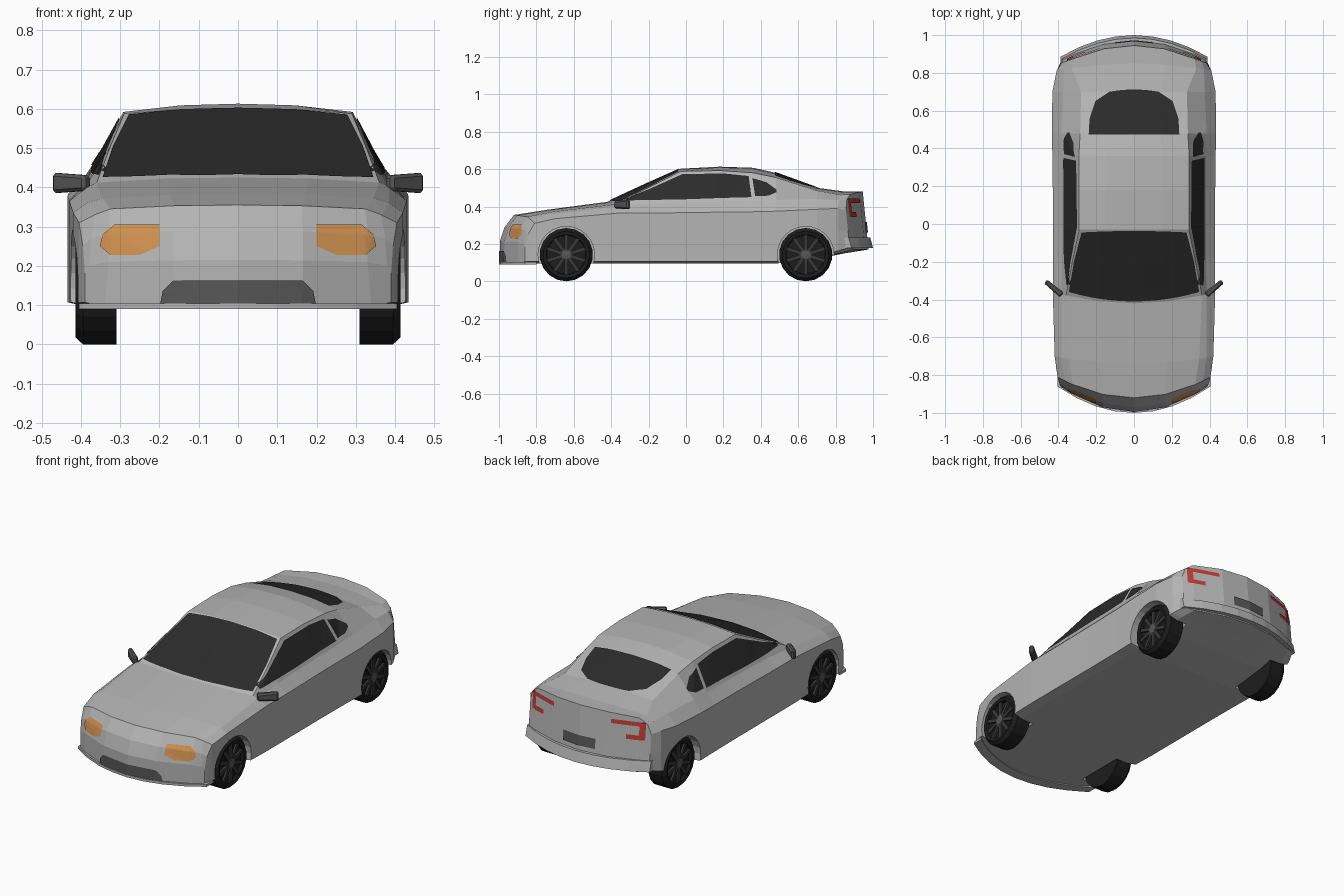
import bpy, bmesh, math
from mathutils import Vector, Matrix
from mathutils.bvhtree import BVHTree

if "Cube" in bpy.data.objects:
    bpy.data.objects.remove(bpy.data.objects["Cube"])


def material(name, r, g, b):
    m = bpy.data.materials.new(name)
    m.diffuse_color = (r, g, b, 1)
    m.use_nodes = True
    m.node_tree.nodes["Principled BSDF"].inputs["Base Color"].default_value = m.diffuse_color
    return m


PAINT = material("silver_paint", .46, .46, .46)
GLASS = material("dark_glass", .024, .024, .024)
TIRE = material("black_rubber", .012, .012, .012)
RIM = material("rim_grey", .04, .04, .04)
TRIM = material("trim_grey", .095, .095, .095)
AMBER = material("amber_light", .62, .28, .08)
RED = material("red_light", .52, .045, .035)


def finish(name, bm, mat):
    bmesh.ops.recalc_face_normals(bm, faces=bm.faces)
    me = bpy.data.meshes.new(name)
    bm.to_mesh(me)
    bm.free()
    me.materials.append(mat)
    ob = bpy.data.objects.new(name, me)
    bpy.context.collection.objects.link(ob)
    return ob


# Body stations: y, bow, bottom z, half width, belt z, shoulder x, z, top edge x, z, centre z
STATIONS = [
    (-.995, .135, .095, .39, .18, .38, .20, .33, .21, .215),
    (-.97, .125, .095, .395, .25, .375, .27, .33, .28, .29),
    (-.92, .11, .095, .405, .31, .365, .33, .325, .345, .355),
    (-.74, .04, .095, .42, .335, .385, .36, .345, .372, .383),
    (-.42, .06, .095, .43, .365, .385, .40, .36, .412, .425),
    (-.21, .03, .095, .43, .365, .38, .415, .325, .505, .522),
    (-.03, 0, .095, .43, .367, .38, .42, .29, .588, .602),
    (.18, 0, .095, .43, .37, .38, .425, .292, .592, .613),
    (.36, 0, .095, .432, .372, .382, .43, .292, .58, .607),
    (.48, 0, .095, .435, .375, .385, .435, .285, .555, .58),
    (.70, 0, .12, .432, .385, .375, .44, .28, .485, .50),
    (.85, -.04, .15, .41, .39, .37, .435, .33, .462, .48),
    (.945, -.10, .17, .38, .38, .36, .435, .32, .465, .48),
]


def ring(bm, s):
    y, bow, zb, w, zbelt, ws, zsh, wt, zt, ztop = s
    half = [(0, zb), (.43 * w, zb), (.87 * w, zb), (w, zb + .012), (w, (zb + zbelt) / 2),
            (w, zbelt), (ws, zsh), (wt, zt), (wt / 2, zt + .8 * (ztop - zt)), (0, ztop)]
    pts = half + [(-x, z) for x, z in half[8:0:-1]]
    lean = .1 if y > .9 else 0
    return [bm.verts.new((x, y + bow * (x / w) ** 2 + lean * (ztop - z), z)) for x, z in pts]


bm = bmesh.new()
rings = [ring(bm, s) for s in STATIONS]
N = 18
for a, b in zip(rings, rings[1:]):
    for i in range(N):
        j = (i + 1) % N
        bm.faces.new((a[i], a[j], b[j], b[i]))
for r in (rings[0], rings[-1]):
    for f in ((0, 1, 8, 9), (1, 2, 7, 8), (2, 3, 4, 5, 6, 7)):
        bm.faces.new([r[i] for i in f])
        bm.faces.new([r[-i % N] for i in f])
body = finish("car_body", bm, PAINT)
tmp = bmesh.new()
tmp.from_mesh(body.data)
surface = BVHTree.FromBMesh(tmp)
tmp.free()

# Wheel arches cut out of the body
WHEELS = [(side, y) for side in (-1, 1) for y in (-.64, .64)]
bm = bmesh.new()
for side, y in WHEELS:
    bmesh.ops.create_cone(bm, cap_ends=True, segments=24, radius1=.151, radius2=.151, depth=.22,
                          matrix=Matrix.Translation((side * .405, y, .1425)) @ Matrix.Rotation(math.pi / 2, 4, 'Y'))
cutter = finish("arch_cutter", bm, PAINT)
cutter.hide_render = True
mod = body.modifiers.new("arches", 'BOOLEAN')
mod.operation, mod.object, mod.solver = 'DIFFERENCE', cutter, 'EXACT'
cut = bpy.data.meshes.new_from_object(body.evaluated_get(bpy.context.evaluated_depsgraph_get()))
body.modifiers.clear()
body.data = cut
bpy.data.objects.remove(cutter)


def plate(name, mat, rows, axis, sign, n=12, sub=5, lift=.004):
    """Thin sheet laid on the body; rows are (u0, v0, u1, v1, bow) projected along an axis."""
    bm = bmesh.new()
    grid = []
    fine = []
    for a, b in zip(rows, rows[1:]):
        fine += [[p + (q - p) * k / sub for p, q in zip(a, b)] for k in range(sub)]
    fine.append(rows[-1])
    for u0, v0, u1, v1, bow in fine:
        line = []
        for k in range(n + 1):
            t = k / n
            p = [u0 + (u1 - u0) * t, v0 + (v1 - v0) * t + bow * (1 - (2 * t - 1) ** 2)]
            p.insert(axis, sign * 3)
            d = Vector((0, 0, 0))
            d[axis] = -sign
            hit, nor = surface.ray_cast(Vector(p), d)[:2]
            if hit is None:
                hit, nor = surface.find_nearest(Vector(p))[:2]
            line.append(bm.verts.new(hit - d * lift))
        grid.append(line)
    for a, b in zip(grid, grid[1:]):
        for i in range(n):
            bm.faces.new((a[i], a[i + 1], b[i + 1], b[i]))
    ob = finish(name, bm, mat)
    me = ob.data
    if sum(p.normal[axis] for p in me.polygons) * sign < 0:
        me.flip_normals()
    return ob


# Windscreen and rear window
plate("windscreen", GLASS, [(-.345, -.36, .345, -.36, -.05), (-.318, -.2, .318, -.2, -.02),
                            (-.278, -.045, .278, -.045, .008)], 2, 1)
plate("rear_window", GLASS, [(-.24, .475, .24, .475, 0), (-.235, .56, .235, .56, 0),
                             (-.205, .65, .205, .65, 0), (-.13, .70, .13, .70, .012)], 2, 1)

# Side windows, headlights and tail lights
for side, tag in ((-1, "left"), (1, "right")):
    plate("side_window_" + tag, GLASS,
          [(y, a, y2, b, 0) for y, a, y2, b in ((-.35, .432, -.34, .437), (-.2, .435, -.2, .492), (-.02, .438, -.02, .573),
                                               (.2, .446, .2, .577), (.35, .45, .335, .563))], 0, side)
    plate("quarter_window_" + tag, GLASS, [(.37, .455, .355, .552, 0), (.44, .458, .43, .53, 0),
                                           (.485, .477, .485, .49, 0)], 0, side)
    plate("headlight_" + tag, AMBER, [(side * a, z, side * b, z, 0) for a, b, z in
                                      ((.25, .325, .228), (.2, .352, .25), (.2, .345, .28), (.2, .315, .305))], 1, -1)
    for k, (a, b, z0, z1) in enumerate(((.18, .355, .42, .443), (.325, .355, .345, .42), (.26, .325, .345, .37))):
        plate(f"tail_light_{tag}_{k}", RED, [(side * a, z, side * b, z, 0) for z in (z0, z1)], 1, 1)

# Lower grille and rear number plate panel
plate("lower_grille", TRIM, [(-.198, .104, .198, .104, 0), (-.192, .135, .192, .135, 0),
                             (-.165, .163, .165, .163, 0)], 1, -1)
plate("rear_panel", TRIM, [(-.1, .262, .1, .262, 0), (-.1, .318, .1, .318, 0)], 1, 1, lift=.006)


# Bowed front lip and rear bumper
def bowed_bar(name, w, y0, y1, z0, z1, bow, slope=0):
    bm = bmesh.new()
    n = 8
    loops = []
    for k in range(n + 1):
        x = w * (2 * k / n - 1)
        o = bow * (x / w) ** 2
        loops.append([bm.verts.new((x, y + o, z)) for y, z in
                      ((y0, z0), (y1, z0), (y1 - slope, z1), (y0, z1))])
    for a, b in zip(loops, loops[1:]):
        for i in range(4):
            bm.faces.new((a[i], a[(i + 1) % 4], b[(i + 1) % 4], b[i]))
    bm.faces.new(loops[0])
    bm.faces.new(loops[-1])
    return finish(name, bm, PAINT)


bowed_bar("front_lip", .405, -1.0, -.94, .09, .104, .14)
bowed_bar("rear_bumper", .39, .93, 1.0, .178, .235, -.115, .015)

# Door mirrors
for side, tag in ((-1, "left"), (1, "right")):
    bm = bmesh.new()
    bmesh.ops.create_cube(bm, size=1)
    for v in bm.verts:
        if v.co.x > 0:
            v.co.y *= .8
        else:
            v.co.z = v.co.z * .75
    bmesh.ops.scale(bm, vec=(.112, .032, .052), verts=bm.verts)
    bmesh.ops.bevel(bm, geom=bm.edges[:], offset=.008, segments=1, affect='EDGES')
    m = Matrix.Translation((.425, -.34, .411)) @ Matrix.Rotation(math.radians(40), 4, 'Z')
    bmesh.ops.transform(bm, matrix=Matrix.Scale(side, 4, (1, 0, 0)) @ m, verts=bm.verts)
    finish("mirror_" + tag, bm, TRIM)


# Wheels: turned tyre and hub, with spokes between
def lathe(bm, profile, seg):
    loops = []
    for r, x in profile:
        if r == 0:
            loops.append([bm.verts.new((x, 0, 0))] * seg)
        else:
            loops.append([bm.verts.new((x, r * math.sin(t * 2 * math.pi / seg), -r * math.cos(t * 2 * math.pi / seg)))
                          for t in range(seg)])
    for a, b in zip(loops, loops[1:]):
        for i in range(seg):
            j = (i + 1) % seg
            bm.faces.new(list(dict.fromkeys((a[i], a[j], b[j], b[i]))))


for side, y in WHEELS:
    tag = ("front_" if y < 0 else "rear_") + ("left" if side < 0 else "right")
    place = Matrix.Translation((0, y, .1425)) @ Matrix.Scale(side, 4, (1, 0, 0))
    tire, rim, hub = bmesh.new(), bmesh.new(), bmesh.new()
    lathe(tire, [(0, .31), (.1425, .31), (.1425, .395), (.125, .414), (.108, .41), (.104, .395), (0, .395)], 18)
    for k in range(10):
        turn = Matrix.Rotation(k * math.tau / 10, 4, 'X')
        bmesh.ops.create_cube(rim, size=1, matrix=turn @ Matrix.Translation((.399, 0, .065))
                              @ Matrix.Diagonal((.014, .02, .082, 1)))
    lathe(hub, [(0, .394), (.028, .394), (.026, .408), (0, .411)], 10)
    for part, b, mat in (("tire_", tire, TIRE), ("spokes_", rim, RIM), ("hub_", hub, TRIM)):
        bmesh.ops.transform(b, matrix=place, verts=b.verts)
        finish(part + tag, b, mat)
